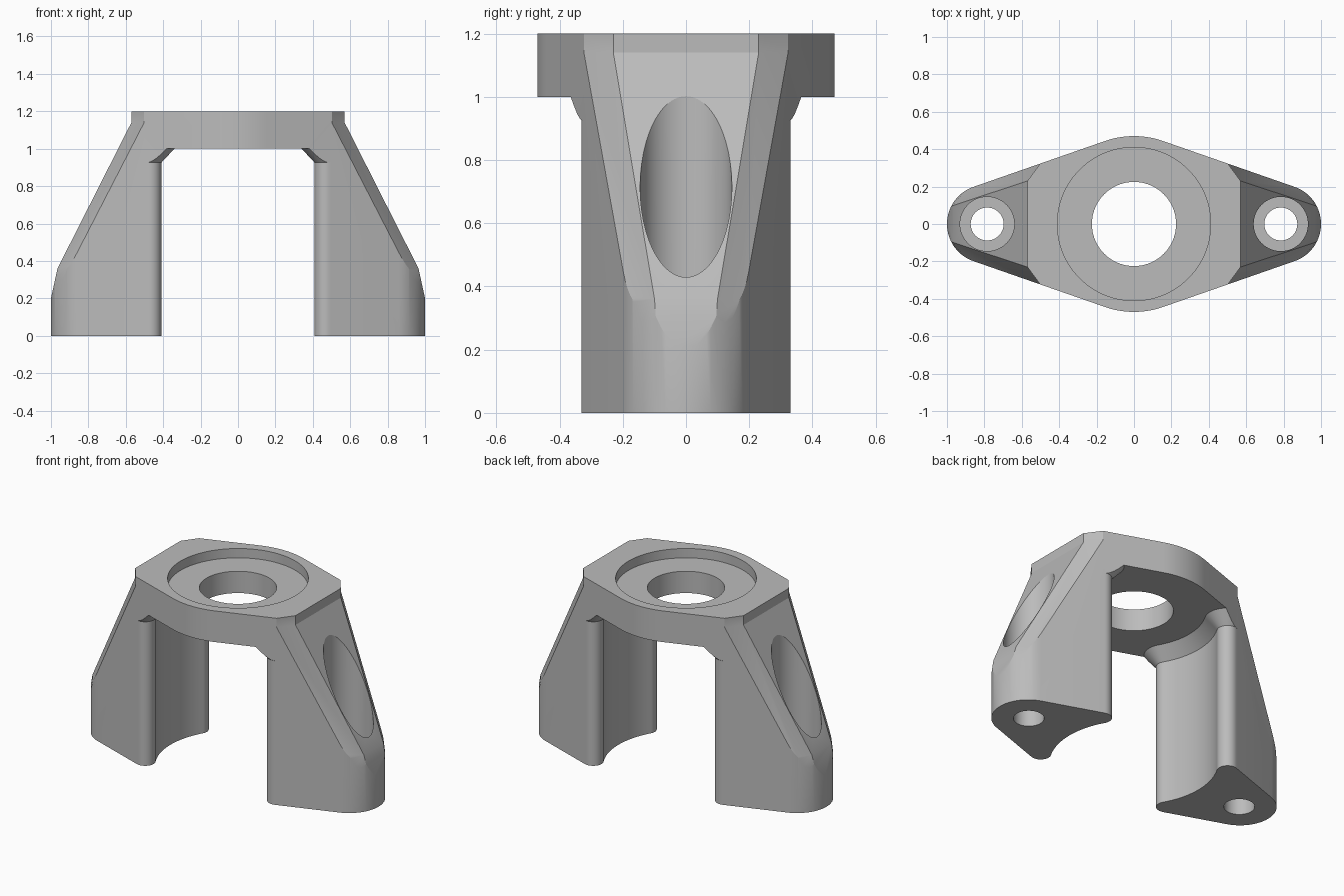
import bpy, bmesh
from math import pi, sin, cos, atan2, hypot, asin, radians

cube = bpy.data.objects.get("Cube")
if cube:
    bpy.data.objects.remove(cube, do_unlink=True)

HEIGHT = 1.2
MID_R, END_R, END_X = 0.47, 0.21, 0.79    # rounded outline of the bracket
CAVITY_R, TIP_R = 0.48, 0.06              # concave inner leg face, rounded leg tips
TIP = (0.47, 0.27)


def arc(cx, cy, r, a0, a1, n):
    return [(cx + r * cos(a0 + (a1 - a0) * i / n),
             cy + r * sin(a0 + (a1 - a0) * i / n)) for i in range(n + 1)]


def loft(name, sections):
    """Closed solid through (z, outline) sections with equal point counts."""
    bm = bmesh.new()
    rings = [[bm.verts.new((x, y, z)) for x, y in pts] for z, pts in sections]
    for low, high in zip(rings, rings[1:]):
        for i in range(len(low)):
            j = (i + 1) % len(low)
            bm.faces.new((low[i], low[j], high[j], high[i]))
    bm.faces.new(rings[0][::-1])
    bm.faces.new(rings[-1])
    bmesh.ops.recalc_face_normals(bm, faces=bm.faces)
    mesh = bpy.data.meshes.new(name)
    bm.to_mesh(mesh)
    bm.free()
    obj = bpy.data.objects.new(name, mesh)
    bpy.context.collection.objects.link(obj)
    return obj


def cylinder(name, x, r, z0, z1):
    ring = arc(x, 0, r, 0, 2 * pi, 96)[:-1]
    return loft(name, [(z0, ring), (z1, ring)])


def cut(target, cutter):
    mod = target.modifiers.new("cut", 'BOOLEAN')
    mod.operation = 'DIFFERENCE'
    mod.solver = 'EXACT'
    mod.object = cutter
    bpy.context.view_layer.objects.active = target
    bpy.ops.object.modifier_apply(modifier=mod.name)
    bpy.data.objects.remove(cutter, do_unlink=True)


# Main body: large middle round joined tangentially to two small end rounds
tangent = pi / 2 - asin((MID_R - END_R) / END_X)
outline = (arc(END_X, 0, END_R, -tangent, tangent, 32)
           + arc(0, 0, MID_R, tangent, pi - tangent, 16)
           + arc(-END_X, 0, END_R, pi - tangent, pi + tangent, 32)
           + arc(0, 0, MID_R, pi + tangent, 2 * pi - tangent, 16))
bracket = loft("bracket_body", [(0, outline), (HEIGHT, outline)])


# Opening between the legs, narrowing into a chamfer under the top plate
def opening(d):
    start = tangent + radians(2)
    a = atan2(TIP[1], TIP[0])
    r = TIP_R + d
    tip = arc(*TIP, r, start, a + pi, 20)
    x, y = tip[0]
    far = (x + 0.7 * sin(start), y - 0.7 * cos(start))
    upper = [(far[0], 1.0), far] + tip
    inner = arc(0, 0, hypot(*TIP) - r, a, -a, 28)[1:-1]
    right = upper + inner + [(px, -py) for px, py in reversed(upper)]
    return right + [(-px, py) for px, py in reversed(right)]


cut(bracket, loft("opening_cutter", [(-0.1, opening(0)), (0.925, opening(0)),
                                     (1.0, opening(0.07))]))


# Sloped outer face of each leg, with slanted shoulders beside it
def slope(x, side):
    w = 0.23 - 0.33 * (x - 0.57)
    half = [(x, w), (x - 0.14, w + 0.19), (1.5, w + 0.19)]
    pts = half + [(px, -py) for px, py in reversed(half)]
    return [(side * px, py) for px, py in pts]


profile = [(0.15, 1.011), (0.36, 0.965), (1.14, 0.57), (1.3, 0.57)]
for side in (-1, 1):
    cut(bracket, loft("slope_cutter", [(z, slope(x, side)) for z, x in profile]))
    # Bolt hole with a deep recess for the bolt head
    cut(bracket, cylinder("recess_cutter", side * 0.785, 0.145, 0.2, 1.15))
    cut(bracket, cylinder("bolt_cutter", side * 0.785, 0.088, -0.1, 0.3))

# Middle bore and shallow seat in the top plate
cut(bracket, cylinder("seat_cutter", 0, 0.41, HEIGHT - 0.06, 1.4))
cut(bracket, cylinder("bore_cutter", 0, 0.225, 0.9, 1.3))

# Plain grey finish
grey = bpy.data.materials.new("plain_grey")
grey.use_nodes = True
colour = (0.5, 0.5, 0.5, 1)
grey.diffuse_color = colour
grey.node_tree.nodes["Principled BSDF"].inputs["Base Color"].default_value = colour
bracket.data.materials.clear()
bracket.data.materials.append(grey)

bpy.ops.object.select_all(action='DESELECT')
bracket.select_set(True)
bpy.context.view_layer.objects.active = bracket
bpy.ops.object.shade_smooth_by_angle(angle=radians(20))
